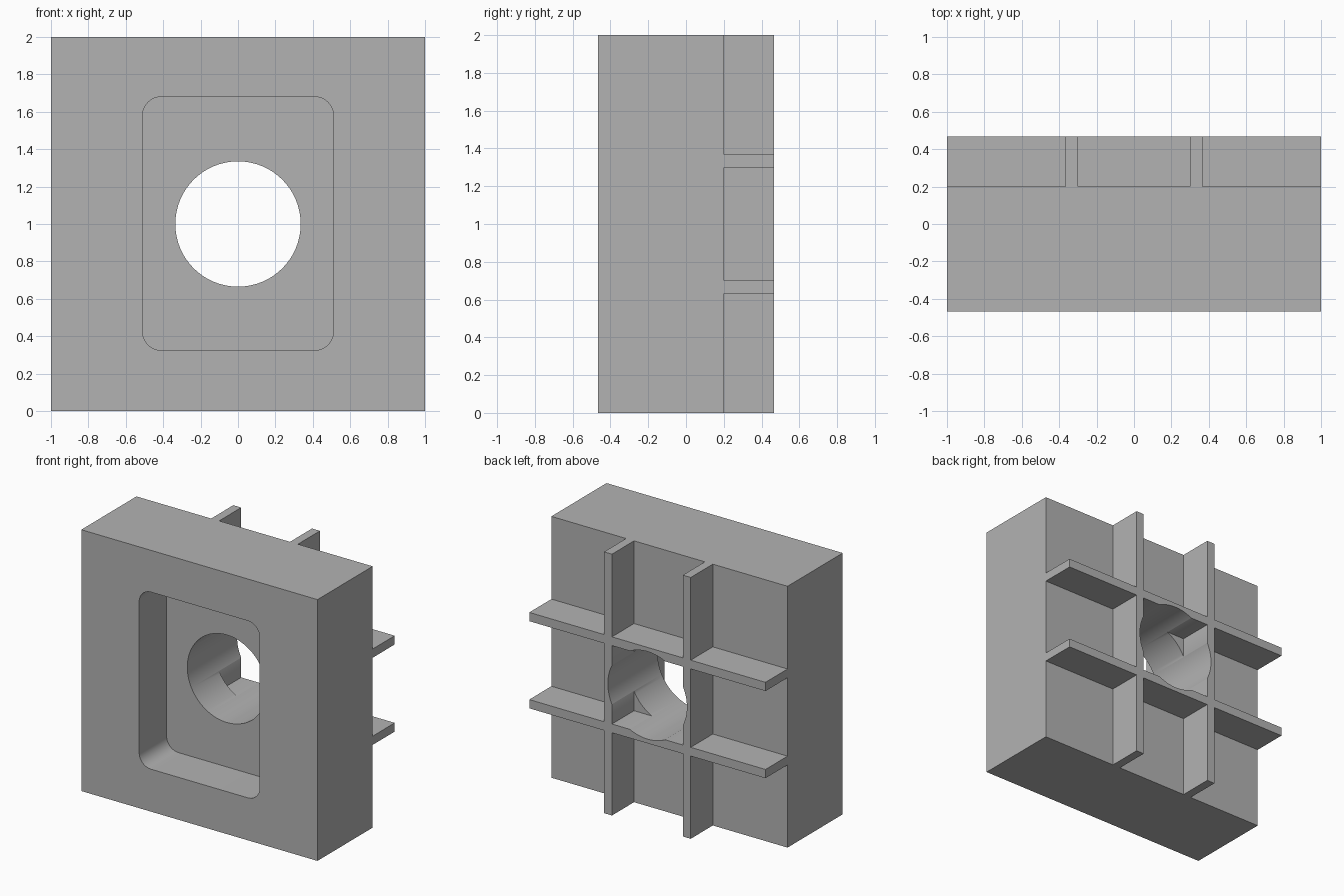
import bpy, bmesh, math
from mathutils import Matrix, Vector

cube = bpy.data.objects.get("Cube")
if cube:
    bpy.data.objects.remove(cube, do_unlink=True)

DEPTH = 0.467        # half of the overall depth
PLATE_BACK = 0.2     # back face of the solid block
RECESS_BACK = -0.135
RIB_IN, RIB_OUT = 0.3, 0.367

grey = bpy.data.materials.new("plain_grey")
grey.use_nodes = True
colour = (0.45, 0.45, 0.45, 1)
grey.diffuse_color = colour
grey.node_tree.nodes["Principled BSDF"].inputs["Base Color"].default_value = colour


def add_box(bm, lo, hi):
    lo, hi = Vector(lo), Vector(hi)
    place = Matrix.Translation((lo + hi) / 2) @ Matrix.Diagonal((*(hi - lo), 1))
    bmesh.ops.create_cube(bm, size=1, matrix=place)


def make_object(name, bm):
    bmesh.ops.recalc_face_normals(bm, faces=bm.faces)
    mesh = bpy.data.meshes.new(name)
    bm.to_mesh(mesh)
    bm.free()
    mesh.materials.append(grey)
    obj = bpy.data.objects.new(name, mesh)
    bpy.context.collection.objects.link(obj)
    return obj


# Full block, from which everything is cut
bm = bmesh.new()
add_box(bm, (-1, -DEPTH, 0), (1, DEPTH, 2))
block = make_object("ribbed_block", bm)

# Nine pockets that leave two vertical and two horizontal ribs on the back
spans = [(-1.2, -RIB_OUT), (-RIB_IN, RIB_IN), (RIB_OUT, 1.2)]
bm = bmesh.new()
for x0, x1 in spans:
    for z0, z1 in spans:
        add_box(bm, (x0, PLATE_BACK, 1 + z0), (x1, 0.7, 1 + z1))
pockets = make_object("pocket_cutter", bm)

# Round-cornered recess in the front
bm = bmesh.new()
add_box(bm, (-0.51, -0.7, 0.325), (0.51, RECESS_BACK, 1.68))
corners = [e for e in bm.edges
           if abs(e.verts[0].co.y - e.verts[1].co.y) > 0.1]
bmesh.ops.bevel(bm, geom=corners, offset=0.1, segments=12,
                affect='EDGES', profile=0.5)
recess = make_object("recess_cutter", bm)

# Round hole through the block and the inner edges of the ribs
bm = bmesh.new()
place = Matrix.Translation((0, 0, 1)) @ Matrix.Rotation(math.pi / 2, 4, 'X')
bmesh.ops.create_cone(bm, cap_ends=True, segments=96, radius1=0.335,
                      radius2=0.335, depth=2, matrix=place)
hole = make_object("hole_cutter", bm)

# Cut, then keep only the finished mesh
cutters = [pockets, recess, hole]
for cutter in cutters:
    cutter.hide_render = True
    cut = block.modifiers.new(cutter.name, 'BOOLEAN')
    cut.operation = 'DIFFERENCE'
    cut.solver = 'EXACT'
    cut.object = cutter
bpy.context.view_layer.update()
finished = bpy.data.meshes.new_from_object(
    block.evaluated_get(bpy.context.evaluated_depsgraph_get()))
block.modifiers.clear()
block.data = finished
for cutter in cutters:
    bpy.data.objects.remove(cutter, do_unlink=True)
finished.materials.clear()
finished.materials.append(grey)
for face in finished.polygons:
    face.material_index = 0

# Smooth the round walls, keep the edges sharp
bpy.ops.object.select_all(action='DESELECT')
block.select_set(True)
bpy.context.view_layer.objects.active = block
bpy.ops.object.shade_smooth_by_angle(angle=math.radians(30))
